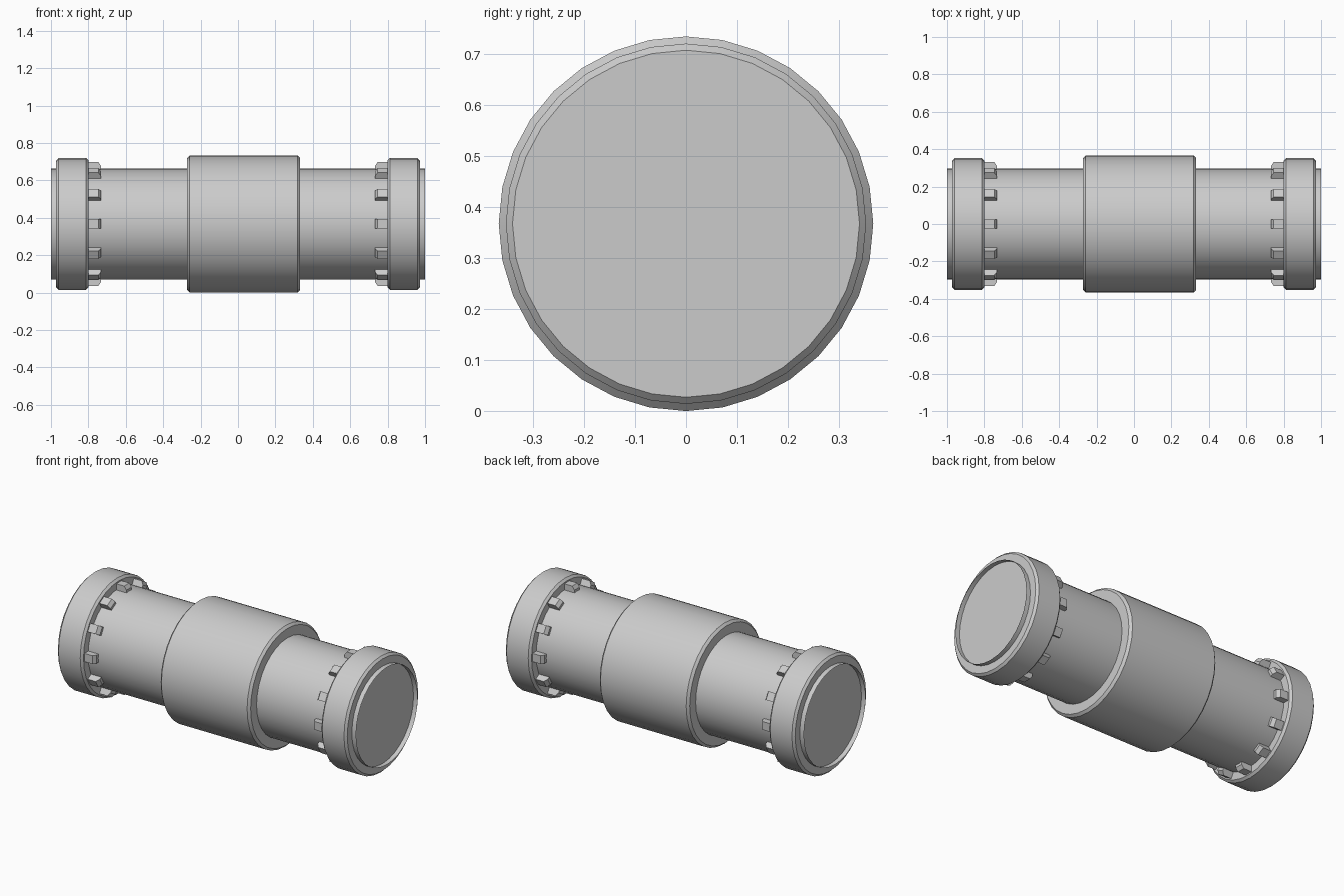
import bpy, bmesh, math
from mathutils import Matrix

cube = bpy.data.objects.get("Cube")
if cube:
    bpy.data.objects.remove(cube)

AXIS_Z = 0.367
SIDES = 32

grey = bpy.data.materials.new("light grey metal")
grey.use_nodes = True
grey.diffuse_color = (0.6, 0.6, 0.6, 1)
grey.node_tree.nodes["Principled BSDF"].inputs["Base Color"].default_value = (0.6, 0.6, 0.6, 1)


def finish(bm, name):
    """Turn a bmesh built around the x axis into a shaded object."""
    bmesh.ops.recalc_face_normals(bm, faces=bm.faces)
    mesh = bpy.data.meshes.new(name)
    bm.to_mesh(mesh)
    bm.free()
    mesh.materials.append(grey)
    obj = bpy.data.objects.new(name, mesh)
    obj.location.z = AXIS_Z
    bpy.context.collection.objects.link(obj)
    bpy.ops.object.select_all(action='DESELECT')
    obj.select_set(True)
    bpy.context.view_layer.objects.active = obj
    bpy.ops.object.shade_smooth_by_angle(angle=math.radians(30))
    return obj


def lathe(name, profile, capped):
    """Spin (x, radius) points around the x axis."""
    bm = bmesh.new()
    angles = [math.tau * i / SIDES for i in range(SIDES)]
    rings = [[bm.verts.new((x, r * math.cos(a), r * math.sin(a))) for a in angles]
             for x, r in profile]
    for a, b in zip(rings, rings[1:]):
        for i in range(SIDES):
            j = (i + 1) % SIDES
            bm.faces.new((a[i], a[j], b[j], b[i]))
    if capped:
        bm.faces.new(rings[0])
        bm.faces.new(rings[-1])
    return finish(bm, name)


def drum(name, x0, x1, radius, chamfer):
    """Closed cylinder with chamfered rims."""
    profile = [(x0, radius - chamfer), (x0 + chamfer, radius),
               (x1 - chamfer, radius), (x1, radius - chamfer)]
    return lathe(name, profile, True)


def lugs(name, side):
    """Ring of twelve small lugs with a sloped outer corner."""
    outline = [(0.81, 0.28), (0.732, 0.28), (0.732, 0.31), (0.747, 0.331), (0.81, 0.331)]
    half_width = 0.025
    bm = bmesh.new()
    for k in range(12):
        turn = Matrix.Rotation(math.tau * k / 12, 4, 'X')
        a, b = [[bm.verts.new(turn @ Matrix.Translation((side * x, y, r)).translation)
                 for x, r in outline] for y in (-half_width, half_width)]
        bm.faces.new(a)
        bm.faces.new(b)
        for i in range(len(outline)):
            j = (i + 1) % len(outline)
            bm.faces.new((a[i], a[j], b[j], b[i]))
    return finish(bm, name)


# Thin open tube whose rims stand proud of the collars, and the central sleeve
lathe("tube", [(-1.0, 0.296), (1.0, 0.296)], False)
drum("center_sleeve", -0.272, 0.332, 0.367, 0.014)

# Solid end collars, closing the tube just inside its rims, with their lugs
for label, side in (("left", 1), ("right", -1)):
    near, far = sorted((side * 0.8, side * 0.972))
    drum(label + "_collar", near, far, 0.353, 0.013)
    lugs(label + "_collar_lugs", side)
